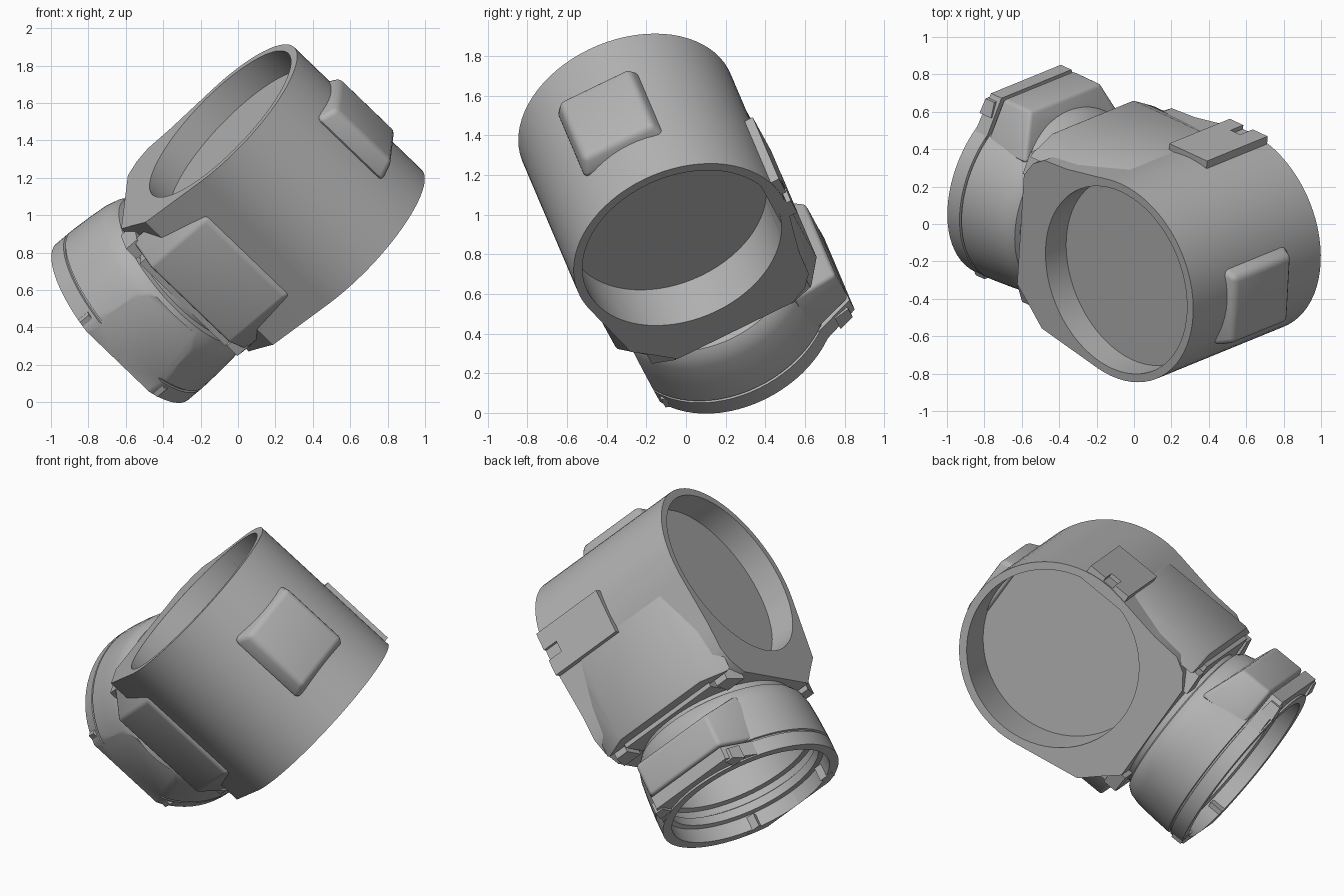
import bpy, bmesh, math
from mathutils import Vector, Matrix

if "Cube" in bpy.data.objects:
    bpy.data.objects.remove(bpy.data.objects["Cube"], do_unlink=True)

# Local frame: x = drum axis, y = outlet axis, z = side with the flat cheek
ax = Vector((-0.692, -0.283, 0.665)).normalized()
ay = Vector((-0.725, 0.33, -0.60))
ay = (ay - ax * ay.dot(ax)).normalized()
az = ax.cross(ay)
FRAME = Matrix((ax, ay, az)).transposed().to_4x4()
FRAME.translation = (0.246, -0.16, 1.16)

grey = bpy.data.materials.new("plain_grey")
grey.use_nodes = True
COLOUR = (0.45, 0.45, 0.45, 1)
grey.diffuse_color = COLOUR
grey.node_tree.nodes["Principled BSDF"].inputs["Base Color"].default_value = COLOUR


def make(name, bm):
    bmesh.ops.recalc_face_normals(bm, faces=bm.faces)
    mesh = bpy.data.meshes.new(name)
    bm.to_mesh(mesh)
    bm.free()
    ob = bpy.data.objects.new(name, mesh)
    bpy.context.collection.objects.link(ob)
    mesh.materials.append(grey)
    ob.matrix_world = FRAME
    bpy.context.view_layer.update()
    return ob


def activate(ob):
    bpy.ops.object.select_all(action='DESELECT')
    ob.select_set(True)
    bpy.context.view_layer.objects.active = ob


def smooth(ob, angle=30):
    activate(ob)
    bpy.ops.object.shade_smooth_by_angle(angle=math.radians(angle))
    return ob


def bevel(ob, width, segments=3):
    activate(ob)
    mod = ob.modifiers.new("bevel", 'BEVEL')
    mod.width, mod.segments = width, segments
    bpy.ops.object.modifier_apply(modifier=mod.name)
    return ob


def cut(ob, *cutters):
    for c in cutters:
        activate(ob)
        mod = ob.modifiers.new("cut", 'BOOLEAN')
        mod.operation, mod.solver, mod.object = 'DIFFERENCE', 'EXACT', c
        bpy.ops.object.modifier_apply(modifier=mod.name)
        bpy.data.objects.remove(c, do_unlink=True)
    return ob


def extrude(name, profile, x0, x1):
    """Prism along the drum axis from a (y, z) profile."""
    bm = bmesh.new()
    ends = [[bm.verts.new((x, y, z)) for y, z in profile] for x in (x0, x1)]
    n = len(profile)
    for i in range(n):
        j = (i + 1) % n
        bm.faces.new((ends[0][i], ends[0][j], ends[1][j], ends[1][i]))
    for e in ends:
        bm.faces.new(e)
    return make(name, bm)


def lathe(name, profile, steps=72):
    """Turn a (radius, y) outline about the outlet axis."""
    bm = bmesh.new()
    vs = [bm.verts.new((r, y, 0)) for r, y in profile]
    es = [bm.edges.new(p) for p in zip(vs, vs[1:])]
    bmesh.ops.spin(bm, geom=vs + es, cent=(0, 0, 0), axis=(0, 1, 0),
                   angle=2 * math.pi, steps=steps)
    bmesh.ops.remove_doubles(bm, verts=bm.verts, dist=1e-4)
    return make(name, bm)


def taper(name, low, high, h0, h1, place):
    """Block from rectangle low at h0 to rectangle high at h1."""
    bm = bmesh.new()
    rings = []
    for (u0, u1, v0, v1), h in ((low, h0), (high, h1)):
        rings.append([bm.verts.new(place(u, v, h))
                      for u, v in ((u0, v0), (u1, v0), (u1, v1), (u0, v1))])
    for i in range(4):
        j = (i + 1) % 4
        bm.faces.new((rings[0][i], rings[0][j], rings[1][j], rings[1][i]))
    for r in rings:
        bm.faces.new(r)
    return make(name, bm)


def front(u, v, h):
    return (u, v, h)


def rear(u, v, h):
    return (u, v, -h)


def box(name, x0, x1, y0, y1, z0, z1):
    r = (x0, x1, y0, y1)
    return taper(name, r, r, z0, z1, front)


def circle(r, n=72):
    return [(r * math.cos(2 * math.pi * i / n), r * math.sin(2 * math.pi * i / n))
            for i in range(n)]


# Drum with web running out to the outlet, bored at both ends
R, BORE, HALF = 0.57, 0.524, 0.493


def drum_bores():
    return (extrude("upper_bore", circle(BORE), HALF - 0.16, 1),
            extrude("lower_bore", circle(BORE), -1, -HALF + 0.27))


arc = [(R * math.cos(math.radians(t)), R * math.sin(math.radians(t)))
       for t in range(80, 281, 5)]
web = [(0.25, -0.535), (0.40, -0.51), (0.57, -0.50), (0.65, -0.45), (0.71, -0.36),
       (0.715, 0.29), (0.63, 0.37), (0.52, 0.48)]
drum = extrude("drum", arc + web, -HALF, HALF)
smooth(cut(drum, *drum_bores()))

# Rounded pad on the back of the drum
pad = taper("drum_pad", (-0.255, 0.255, -0.19, 0.285), (-0.215, 0.215, -0.15, 0.24),
            -0.5, -0.612, lambda u, v, h: (u, h, v))
smooth(bevel(pad, 0.03), 40)

# Flat cheeks and flange where the web meets the outlet
cheek = taper("front_cheek", (-0.44, 0.44, 0.08, 0.68), (-0.305, 0.305, 0.25, 0.66),
              0.40, 0.55, front)
smooth(cut(bevel(cheek, 0.015, 2), *drum_bores()), 40)
cheek = taper("rear_cheek", (-0.485, 0.485, 0.02, 0.70), (-0.31, 0.31, 0.10, 0.69),
              0.47, 0.562, rear)
smooth(cut(bevel(cheek, 0.015, 2), *drum_bores()), 40)
box("flange_lip", -0.33, 0.33, 0.66, 0.722, -0.50, 0.46)

# Slotted clip plate
clip = box("clip_plate", -HALF + 0.005, -0.02, -0.14, 0.14, -0.598, -0.5)
cut(clip, box("clip_slot", -0.6, -0.39, -0.03, 0.04, -0.7, -0.574))

# Outlet neck and hollow collar with seam groove, inner ridges and one flat side
collar = lathe("outlet_collar", [
    (0, 0.6), (0.46, 0.6), (0.46, 0.745), (0.49, 0.755), (0.515, 0.79), (0.53, 0.85),
    (0.54, 0.96), (0.547, 1.095), (0.535, 1.098), (0.535, 1.107), (0.547, 1.11),
    (0.547, 1.20), (0.49, 1.20), (0.49, 1.11), (0.465, 1.10), (0.465, 1.05),
    (0.485, 1.04), (0.485, 1.00), (0.455, 0.99), (0.455, 0.78), (0, 0.78)])
smooth(cut(collar, box("flat_cutter", -0.6, 0.6, 0.78, 1.3, 0.49, 0.8)))


def collar_bore():
    return lathe("collar_bore", [(0, 0.5), (0.50, 0.5), (0.50, 1.5), (0, 1.5)])


# Raised pad on the rear of the collar, parted by the seam
flat = taper("rear_collar_pad", (-0.39, 0.39, 0.80, 1.095),
             (-0.27, 0.27, 0.89, 1.095), 0.36, 0.60, rear)
smooth(cut(bevel(flat, 0.02, 3), collar_bore()), 40)
lip = taper("rear_collar_lip", (-0.39, 0.39, 1.107, 1.195),
            (-0.27, 0.27, 1.107, 1.185), 0.36, 0.60, rear)
cut(lip, collar_bore())

# Small lugs at the corners of the collar and flange
for side, s, top, base in (("front", 1, 0.475, 0.42), ("rear", -1, 0.575, 0.47)):
    for end, e in (("upper", 1), ("lower", -1)):
        def lug_place(u, v, h, s=s, e=e):
            return (u * e, v, h * s)

        taper(f"{side}_{end}_collar_lug", (0.24, 0.33, 1.12, 1.205),
              (0.25, 0.30, 1.13, 1.195), top - 0.08, top, lug_place)
        taper(f"{side}_{end}_flange_lug", (0.34, 0.47, 0.64, 0.74),
              (0.35, 0.43, 0.65, 0.73), base - 0.12, base, lug_place)
